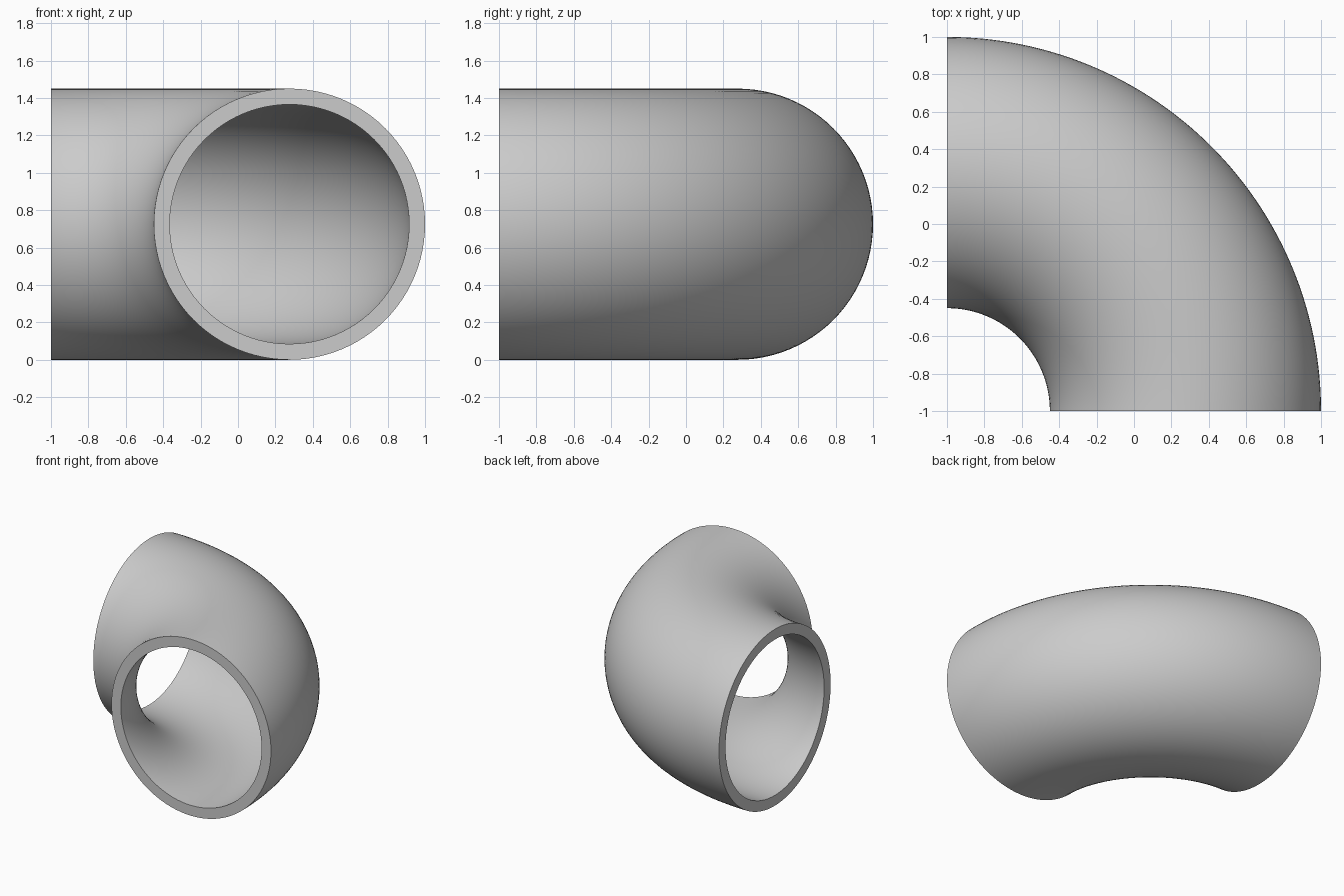
import bpy, bmesh, math
from mathutils import Vector

if "Cube" in bpy.data.objects:
    bpy.data.objects.remove(bpy.data.objects["Cube"], do_unlink=True)

BEND_RADIUS = 1.275    # bend centre to pipe centreline
OUTER, INNER = 0.725, 0.64
SIDES, STEPS = 96, 64

# Plain grey material
grey = bpy.data.materials.new("plain grey")
grey.use_nodes = True
colour = (0.6, 0.6, 0.6, 1)
grey.diffuse_color = colour
grey.node_tree.nodes["Principled BSDF"].inputs["Base Color"].default_value = colour

# Ring-shaped pipe section standing on the front opening
bm = bmesh.new()
centre = Vector((-1 + BEND_RADIUS, -1, OUTER))


def circle(radius):
    angles = [2 * math.pi * i / SIDES for i in range(SIDES)]
    return [bm.verts.new(centre + radius * Vector((math.cos(a), 0, math.sin(a))))
            for a in angles]


outer, inner = circle(OUTER), circle(INNER)
ring = [bm.faces.new((outer[i], outer[(i + 1) % SIDES],
                      inner[(i + 1) % SIDES], inner[i])) for i in range(SIDES)]

# Sweep the section a quarter turn, keeping a rim on both openings
start_rim = bmesh.ops.duplicate(bm, geom=ring + outer + inner + list(bm.edges))
bmesh.ops.spin(bm, geom=ring, cent=(-1, -1, 0), axis=(0, 0, 1),
               angle=math.pi / 2, steps=STEPS, use_duplicate=False)
bmesh.ops.remove_doubles(bm, verts=bm.verts, dist=1e-5)

# Drop any section face left inside the wall, or doubled on a rim
seen, extra = set(), []
for f in bm.faces:
    key = frozenset(v.index for v in f.verts)
    c = f.calc_center_median()
    n = f.normal
    turn = math.atan2(c.y + 1, c.x + 1)
    inside = 0.001 < turn < math.pi / 2 - 0.001
    along = abs(n.x * -math.sin(turn) + n.y * math.cos(turn)) > 0.9
    if key in seen or (inside and along):
        extra.append(f)
    seen.add(key)
bmesh.ops.delete(bm, geom=extra, context='FACES_ONLY')
bmesh.ops.recalc_face_normals(bm, faces=bm.faces)

mesh = bpy.data.meshes.new("pipe_elbow")
bm.to_mesh(mesh)
bm.free()
mesh.materials.append(grey)
elbow = bpy.data.objects.new("pipe_elbow", mesh)
bpy.context.collection.objects.link(elbow)

# Smooth walls with crisp rims
bpy.ops.object.select_all(action='DESELECT')
elbow.select_set(True)
bpy.context.view_layer.objects.active = elbow
bpy.ops.object.shade_smooth_by_angle(angle=math.radians(40))
